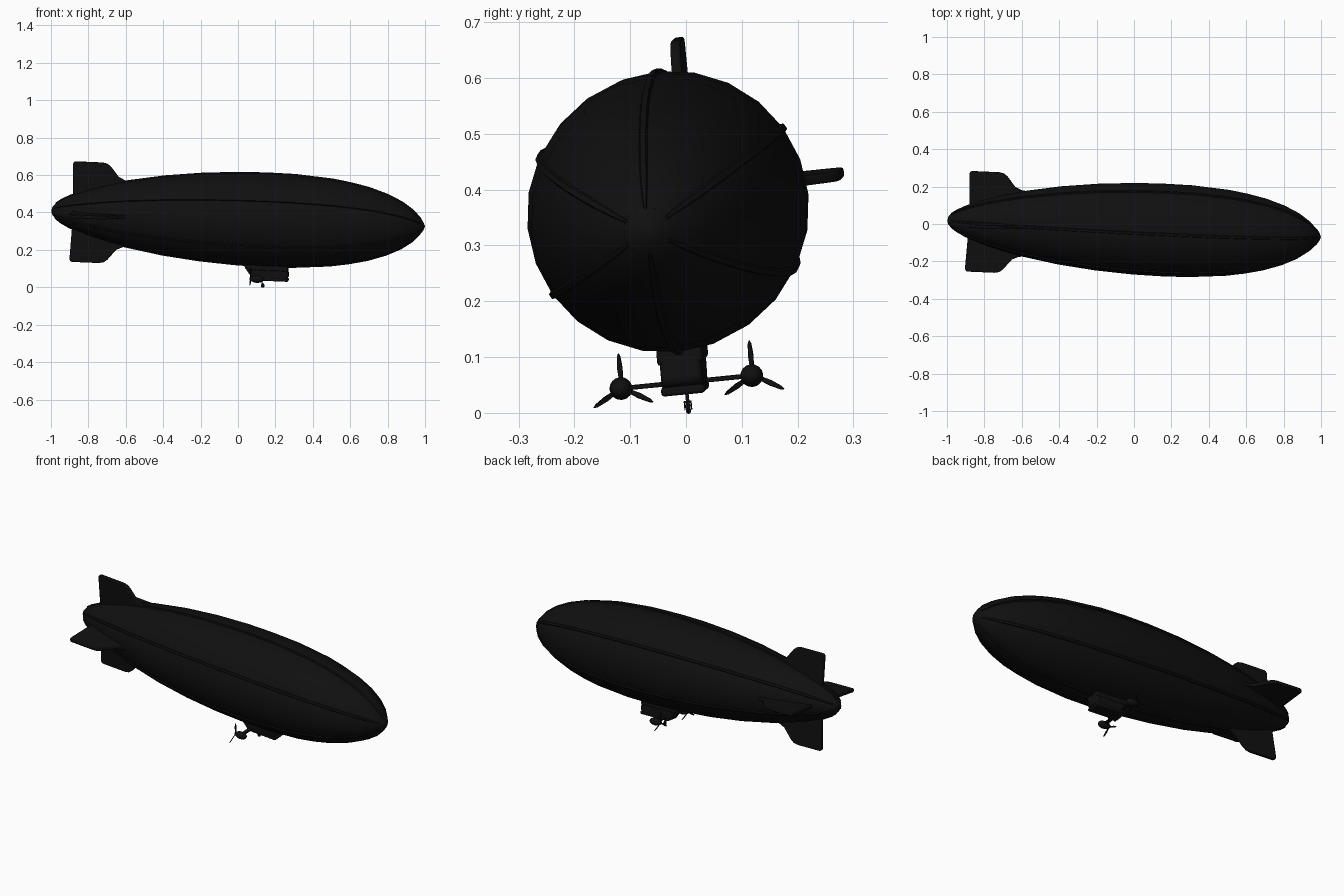
import bpy, bmesh, math
from mathutils import Vector, Matrix

if "Cube" in bpy.data.objects:
    bpy.data.objects.remove(bpy.data.objects["Cube"])

# Tilted airship frame: X along the hull towards the nose, Z up
X = Vector((2, -0.09, -0.085)).normalized()
Y = Vector((0.042, -0.1, 0.99)).cross(X).normalized()
Z = X.cross(Y)
FRAME = Matrix((X, Y, Z)).transposed().to_4x4()
FRAME.translation = Vector((0, -0.025, 0.3675))

black = bpy.data.materials.new("soft_black")
black.diffuse_color = (0.005, 0.005, 0.005, 1)
black.use_nodes = True
black.node_tree.nodes["Principled BSDF"].inputs["Base Color"].default_value = black.diffuse_color


def finish(name, bm, local=Matrix(), angle=35, bevel=0):
    bmesh.ops.recalc_face_normals(bm, faces=bm.faces[:])
    me = bpy.data.meshes.new(name)
    bm.to_mesh(me)
    bm.free()
    ob = bpy.data.objects.new(name, me)
    bpy.context.collection.objects.link(ob)
    me.materials.append(black)
    ob.matrix_world = FRAME @ local
    if bevel:
        m = ob.modifiers.new("bevel", 'BEVEL')
        m.width, m.segments = bevel, 2
    bpy.ops.object.select_all(action='DESELECT')
    ob.select_set(True)
    bpy.context.view_layer.objects.active = ob
    bpy.ops.object.shade_smooth_by_angle(angle=math.radians(angle))
    return ob


def lathe(name, profile, sides, local=Matrix(), angle=40):
    """Revolve (x, radius) points about local X."""
    bm = bmesh.new()
    rings = []
    for x, r in profile:
        rings.append([bm.verts.new((x, r * math.sin(2 * math.pi * k / sides),
                                    r * math.cos(2 * math.pi * k / sides)))
                      for k in range(sides)])
    for a, b in zip(rings, rings[1:]):
        for k in range(sides):
            j = (k + 1) % sides
            bm.faces.new((a[k], a[j], b[j], b[k]))
    bmesh.ops.remove_doubles(bm, verts=bm.verts[:], dist=1e-5)
    return finish(name, bm, local, angle)


def plate(name, outline, thick, local=Matrix(), bevel=0.0):
    """Extrude an XZ outline along Y, centred."""
    bm = bmesh.new()
    f = bm.faces.new([bm.verts.new((x, -thick / 2, z)) for x, z in outline])
    ext = bmesh.ops.extrude_face_region(bm, geom=[f])
    vs = [v for v in ext["geom"] if isinstance(v, bmesh.types.BMVert)]
    bmesh.ops.translate(bm, verts=vs, vec=(0, thick, 0))
    return finish(name, bm, local, 35, bevel)


def box(name, size, loc, bevel=0.0):
    bm = bmesh.new()
    bmesh.ops.create_cube(bm, size=1)
    bmesh.ops.scale(bm, verts=bm.verts[:], vec=size)
    return finish(name, bm, Matrix.Translation(loc), 35, bevel)


# Hull envelope
HULL = [(-1.0, 0), (-0.995, 0.02), (-0.98, 0.038), (-0.95, 0.06), (-0.9, 0.086),
        (-0.8, 0.122), (-0.7, 0.151), (-0.6, 0.175), (-0.4, 0.21), (-0.2, 0.233),
        (0, 0.246), (0.15, 0.249), (0.3, 0.247), (0.5, 0.231), (0.6, 0.215),
        (0.7, 0.193), (0.8, 0.16), (0.88, 0.122), (0.94, 0.08), (0.98, 0.038), (1.0, 0)]
lathe("hull", HULL, 24)
lathe("nose_cap", [(0.978, 0), (0.978, 0.043), (0.992, 0.024), (1.002, 0)], 16)

# Six raised seams along the hull
for k in range(6):
    t = k * math.pi / 3
    bm = bmesh.new()
    rows = []
    for x, r in HULL[2:-1]:
        row = []
        for side, lift in ((-0.009, -0.004), (-0.005, 0.005), (0.005, 0.005), (0.009, -0.004)):
            s = side * min(1, r / 0.1)
            rad = r + lift
            row.append(bm.verts.new((x, rad * math.sin(t) + s * math.cos(t),
                                     rad * math.cos(t) - s * math.sin(t))))
        rows.append(row)
    for a, b in zip(rows, rows[1:]):
        for i in range(4):
            j = (i + 1) % 4
            bm.faces.new((a[i], a[j], b[j], b[i]))
    bm.faces.new(rows[0])
    bm.faces.new(rows[-1])
    finish("hull_seam", bm)

# Four tail fins
FIN = [(-0.885, 0.06), (-0.893, 0.255), (-0.89, 0.265), (-0.88, 0.27), (-0.735, 0.27),
       (-0.71, 0.265), (-0.69, 0.25), (-0.645, 0.195), (-0.61, 0.179), (-0.54, 0.17), (-0.6, 0.06)]
for k in range(4):
    plate("tail_fin", FIN, 0.018, Matrix.Rotation(k * math.pi / 2, 4, 'X'), 0.004)

# Gondola: cabin, upper fairing and floor rim
plate("cabin", [(0.03, -0.22), (0.05, -0.262), (0.075, -0.295), (0.095, -0.32),
                (0.26, -0.32), (0.285, -0.3), (0.278, -0.262), (0.275, -0.22)], 0.074, bevel=0.008)
box("cabin_top_rail", (0.225, 0.082, 0.03), (0.165, 0, -0.255), 0.006)
box("cabin_floor_rim", (0.185, 0.078, 0.016), (0.19, 0, -0.317), 0.005)

# Engines on outriggers with three-bladed pusher propellers
BLADE = [(-0.003, 0.008), (-0.005, 0.035), (-0.003, 0.056), (0, 0.062),
         (0.003, 0.056), (0.005, 0.035), (0.003, 0.008)]
POD = [(0.078, 0), (0.08, 0.007), (0.09, 0.013), (0.105, 0.019), (0.12, 0.0205),
       (0.137, 0.018), (0.149, 0.011), (0.154, 0)]
for s in (-1, 1):
    place = Matrix.Translation((0, s * 0.118, -0.309))
    lathe("engine_pod", POD, 16, place)
    box("engine_arm", (0.022, 0.09, 0.008), (0.118, s * 0.07, -0.309), 0.002)
    for k in range(3):
        turn = (Matrix.Translation((0.084, 0, 0)) @ Matrix.Rotation(k * 2 * math.pi / 3, 4, 'X')
                @ Matrix.Rotation(math.radians(65), 4, 'Z'))
        plate("propeller_blade", BLADE, 0.003, place @ turn)

# Landing wheel under the cabin
box("wheel_strut", (0.006, 0.006, 0.026), (0.142, 0, -0.331))
box("wheel_fork_bridge", (0.008, 0.014, 0.004), (0.144, 0, -0.344))
for s in (-1, 1):
    box("wheel_fork", (0.006, 0.002, 0.016), (0.145, s * 0.006, -0.35))
lathe("wheel", [(-0.004, 0), (-0.004, 0.008), (0, 0.0105), (0.004, 0.008), (0.004, 0)], 14,
      Matrix.Translation((0.146, 0, -0.355)) @ Matrix.Rotation(math.pi / 2, 4, 'Z'))
